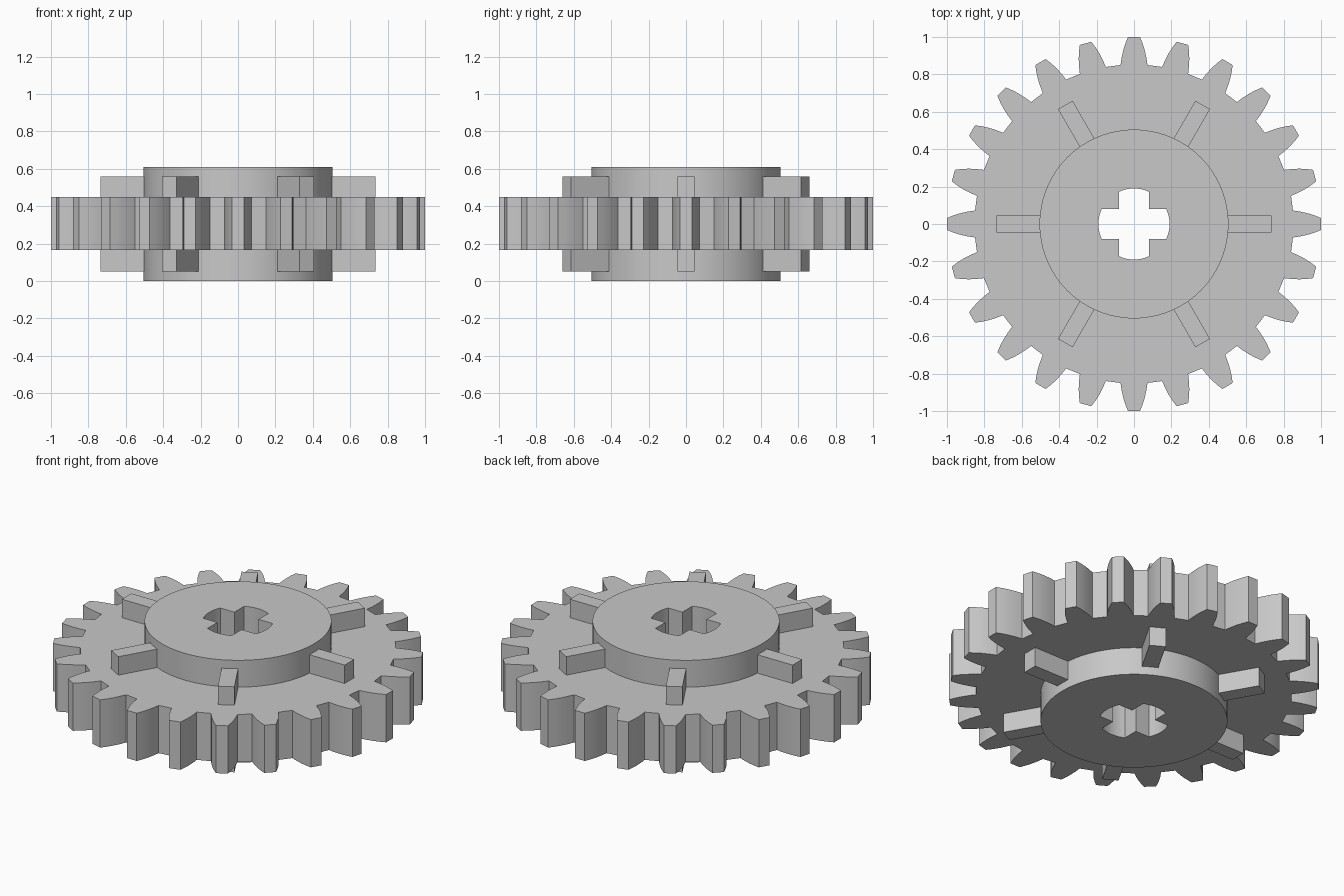
import bpy, bmesh, math
from mathutils import Matrix

if "Cube" in bpy.data.objects:
    bpy.data.objects.remove(bpy.data.objects["Cube"], do_unlink=True)

grey = bpy.data.materials.new("light_grey")
grey.use_nodes = True
COLOUR = (0.58, 0.58, 0.58, 1)
grey.diffuse_color = COLOUR
grey.node_tree.nodes["Principled BSDF"].inputs["Base Color"].default_value = COLOUR


def polar(r, a):
    return (r * math.cos(a), r * math.sin(a))


def circle(r, n):
    return [polar(r, math.tau * i / n) for i in range(n)]


def finish(name, bm):
    """Turn a bmesh into a grey object with smooth curves and sharp edges."""
    bmesh.ops.recalc_face_normals(bm, faces=bm.faces[:])
    mesh = bpy.data.meshes.new(name)
    bm.to_mesh(mesh)
    bm.free()
    mesh.materials.append(grey)
    obj = bpy.data.objects.new(name, mesh)
    bpy.context.collection.objects.link(obj)
    bpy.ops.object.select_all(action='DESELECT')
    obj.select_set(True)
    bpy.context.view_layer.objects.active = obj
    bpy.ops.object.shade_smooth_by_angle(angle=math.radians(30))
    return obj


def extrude_profile(name, outer, inner, z0, z1):
    """Extrude an outline with a hole from z0 to z1."""
    bm = bmesh.new()
    for loop in (outer, inner):
        verts = [bm.verts.new((x, y, z0)) for x, y in loop]
        for a, b in zip(verts, verts[1:] + verts[:1]):
            bm.edges.new((a, b))
    bmesh.ops.triangle_fill(bm, edges=bm.edges[:], use_beauty=True, normal=(0, 0, 1))
    result = bmesh.ops.extrude_face_region(bm, geom=bm.faces[:], use_keep_orig=True)
    top = [g for g in result["geom"] if isinstance(g, bmesh.types.BMVert)]
    bmesh.ops.translate(bm, verts=top, vec=(0, 0, z1 - z0))
    return finish(name, bm)


# Toothed ring: (radius, half width) along one curved tooth flank
TEETH = 24
flank = [(0.85, 0.072), (0.89, 0.066), (0.93, 0.057), (0.965, 0.046), (1.0, 0.032)]
tooth = [(y, -w) for y, w in flank] + [(y, w) for y, w in reversed(flank)]
gear = []
for i in range(TEETH):
    a = math.tau * i / TEETH
    c, s = math.cos(a), math.sin(a)
    gear += [(x * c - y * s, x * s + y * c) for x, y in tooth]
extrude_profile("toothed_ring", gear, circle(0.48, 96), 0.165, 0.45)

# Hub with a cross-shaped axle hole whose arm ends are rounded
ARM, REACH = 0.08, 0.19
half = math.asin(ARM / REACH)
cross = []
for q in range(4):
    a = q * math.pi / 2
    cross += [polar(REACH, a + half * (k / 4 - 1)) for k in range(9)]
    cross.append(polar(ARM * math.sqrt(2), a + math.pi / 4))
extrude_profile("hub", circle(0.505, 96), cross, 0.0, 0.61)

# Six radial ribs passing through the ring
for i in range(6):
    bm = bmesh.new()
    matrix = (Matrix.Rotation(math.tau * i / 6, 4, 'Z')
              @ Matrix.Translation((0.6075, 0, 0.305))
              @ Matrix.Diagonal((0.255, 0.09, 0.51, 1)))
    bmesh.ops.create_cube(bm, size=1, matrix=matrix)
    finish(f"rib_{i + 1}", bm)
